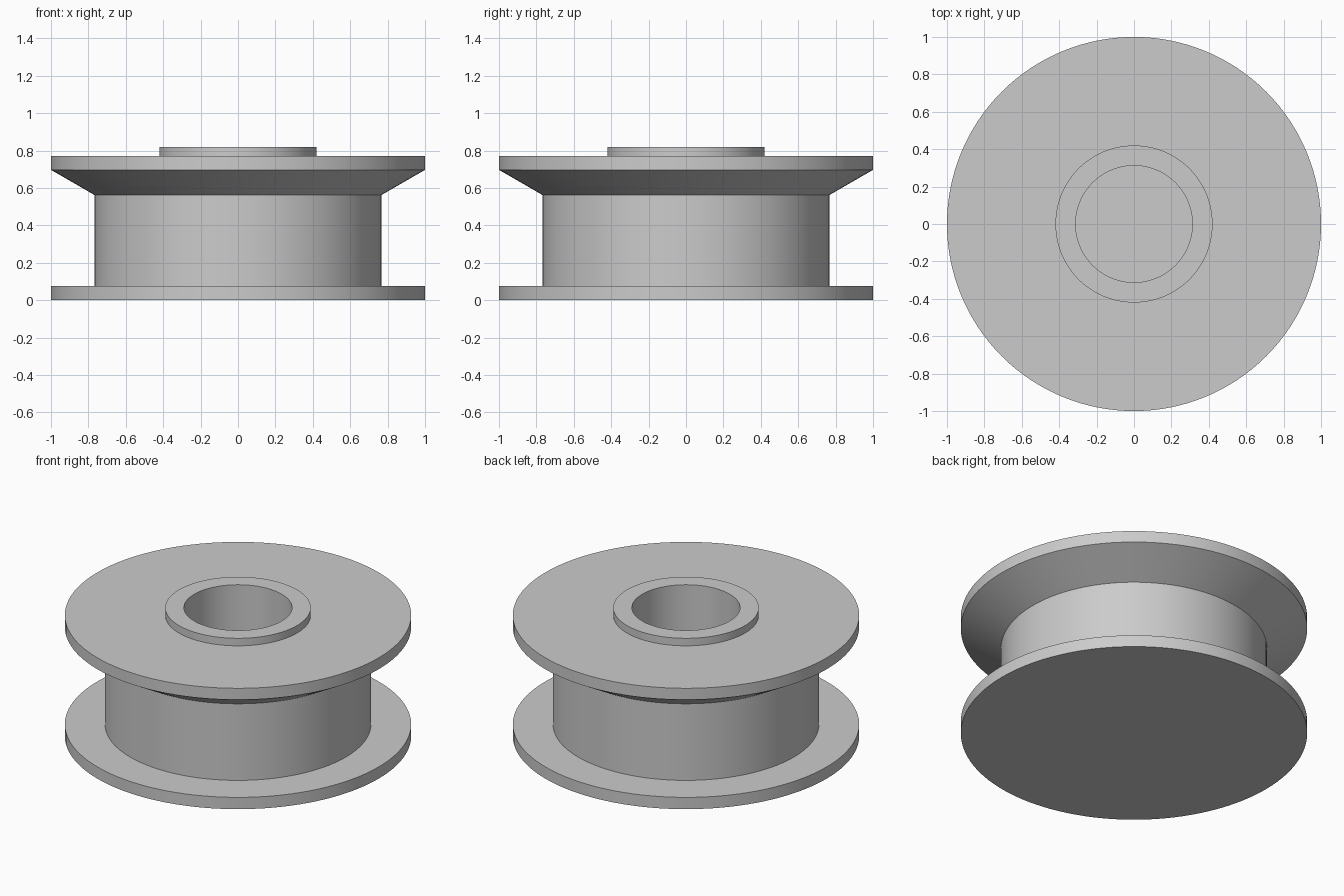
import bpy
import bmesh
import math

cube = bpy.data.objects.get("Cube")
if cube:
    bpy.data.objects.remove(cube, do_unlink=True)

# Single grey finish
grey = bpy.data.materials.new("plain grey")
grey.use_nodes = True
colour = (0.6, 0.6, 0.6, 1.0)
grey.diffuse_color = colour
grey.node_tree.nodes["Principled BSDF"].inputs["Base Color"].default_value = colour

SEGMENTS = 128


def lathe(name, profile):
    """Spin an (r, z) profile that starts and ends on the axis into a solid."""
    bm = bmesh.new()
    verts = [bm.verts.new((r, 0, z)) for r, z in profile]
    edges = [bm.edges.new(pair) for pair in zip(verts, verts[1:])]
    bmesh.ops.spin(bm, geom=verts + edges, cent=(0, 0, 0), axis=(0, 0, 1),
                   angle=math.tau, steps=SEGMENTS, use_duplicate=False)
    bmesh.ops.remove_doubles(bm, verts=bm.verts, dist=0.0005)
    bmesh.ops.recalc_face_normals(bm, faces=bm.faces)
    mesh = bpy.data.meshes.new(name)
    bm.to_mesh(mesh)
    bm.free()
    mesh.materials.append(grey)
    obj = bpy.data.objects.new(name, mesh)
    bpy.context.collection.objects.link(obj)
    bpy.ops.object.select_all(action="DESELECT")
    obj.select_set(True)
    bpy.context.view_layer.objects.active = obj
    bpy.ops.object.shade_smooth_by_angle(angle=math.radians(25))
    return obj


# Spool: closed base flange, drum, flared top flange, raised collar, blind bore
lathe("spool_body", [
    (0, 0), (1, 0), (1, 0.075),             # base flange
    (0.768, 0.075), (0.768, 0.563),         # drum
    (1, 0.697), (1, 0.77),                  # flared top flange
    (0.42, 0.77), (0.42, 0.818),            # collar
    (0.312, 0.818), (0.312, 0.075), (0, 0.075),  # bore and its floor
])
